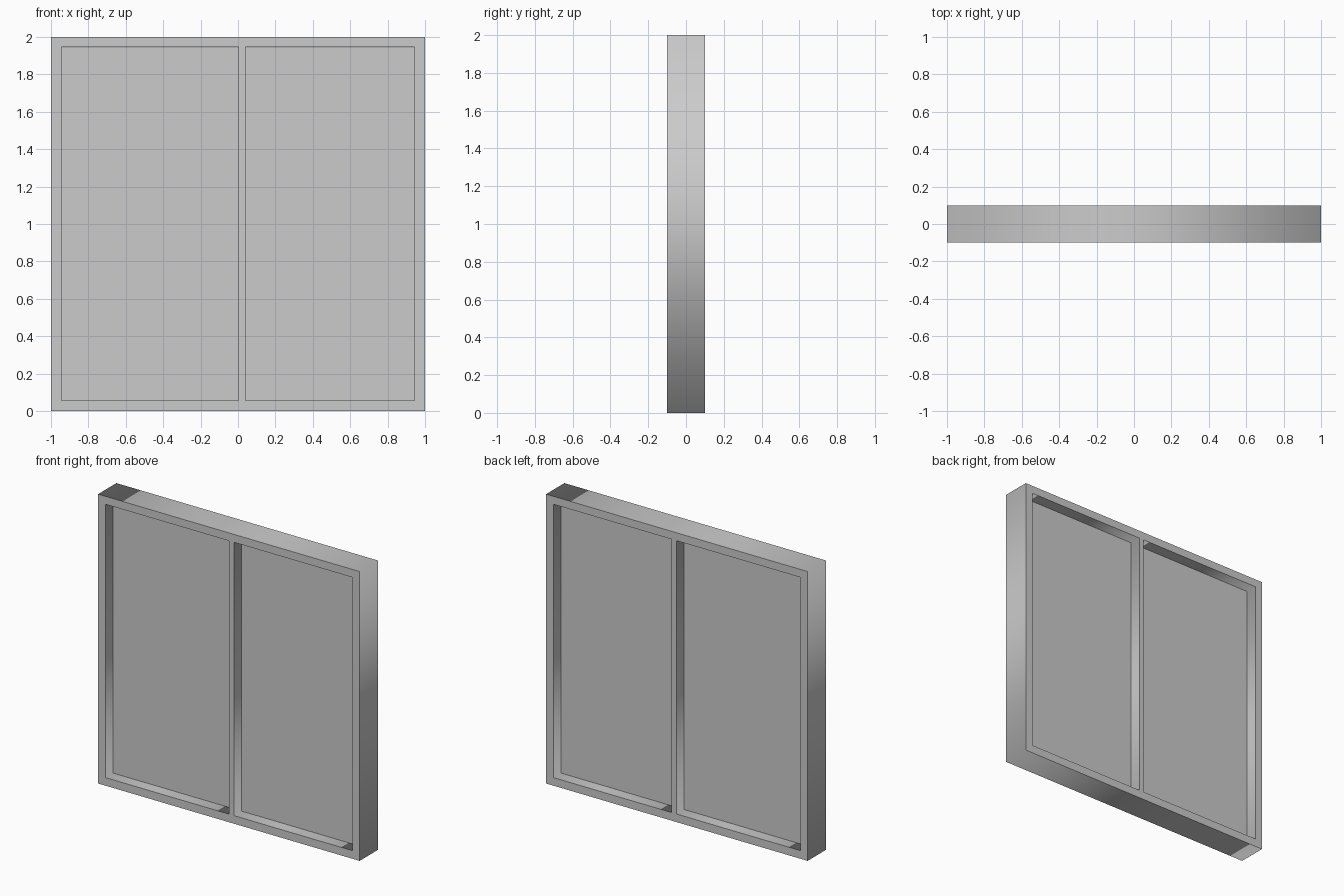
import bpy
import math

if "Cube" in bpy.data.objects:
    bpy.data.objects.remove(bpy.data.objects["Cube"])

DEPTH = 0.2
PANE_DEPTH = 0.036
BOTTOM, TOP = 0.056, 1.945
# x ranges of the two openings, left and right of the mullion
OPENINGS = {"left_pane": (-0.944, 0.002), "right_pane": (0.039, 0.944)}


def add_rectangle(curve, x0, x1, z0, z1):
    spline = curve.splines.new('POLY')
    spline.points.add(3)
    for point, (x, z) in zip(spline.points, [(x0, z0), (x1, z0), (x1, z1), (x0, z1)]):
        point.co = (x, z, 0, 1)
    spline.use_cyclic_u = True


# Frame and mullion: one extruded outline with two openings
profile = bpy.data.curves.new("window_frame", 'CURVE')
profile.dimensions = '2D'
profile.fill_mode = 'BOTH'
profile.extrude = DEPTH / 2
add_rectangle(profile, -1, 1, 0, 2)
for x0, x1 in OPENINGS.values():
    add_rectangle(profile, x0, x1, BOTTOM, TOP)

frame = bpy.data.objects.new("window_frame", profile)
bpy.context.collection.objects.link(frame)
frame.rotation_euler.x = math.pi / 2
bpy.context.view_layer.objects.active = frame
frame.select_set(True)
bpy.ops.object.convert(target='MESH')
bpy.ops.object.transform_apply(location=False, rotation=True, scale=False)

# Panes: thin slabs set midway through the frame
for name, (x0, x1) in OPENINGS.items():
    bpy.ops.mesh.primitive_cube_add(size=1, location=((x0 + x1) / 2, 0, (BOTTOM + TOP) / 2))
    pane = bpy.context.object
    pane.name = name
    pane.scale = (x1 - x0, PANE_DEPTH, TOP - BOTTOM)
    bpy.ops.object.transform_apply(location=False, rotation=False, scale=True)
